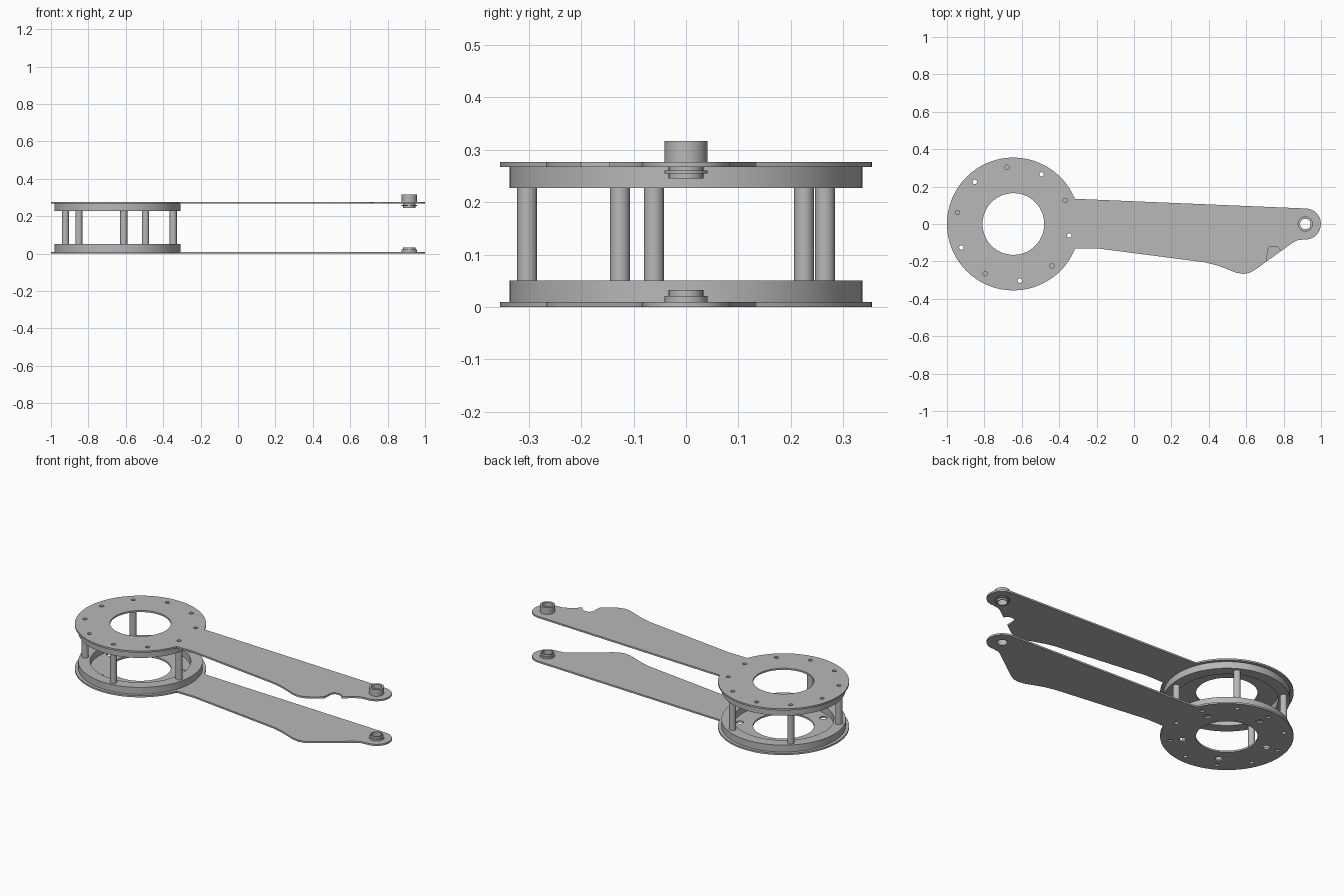
import bpy, bmesh
from math import cos, sin, radians, pi

if "Cube" in bpy.data.objects:
    bpy.data.objects.remove(bpy.data.objects["Cube"], do_unlink=True)

grey = bpy.data.materials.new("aluminium_grey")
grey.use_nodes = True
COLOR = (0.48, 0.48, 0.48, 1)
grey.diffuse_color = COLOR
grey.node_tree.nodes["Principled BSDF"].inputs["Base Color"].default_value = COLOR

HUB = (-0.645, 0)
TIP = (0.916, 0)


def arc(center, radius, start=0, end=360, steps=32):
    """Points along an arc; a full turn leaves out the repeated last point."""
    count = steps if end - start == 360 else steps + 1
    angles = [radians(start + (end - start) * i / steps) for i in range(count)]
    return [(center[0] + radius * cos(a), center[1] + radius * sin(a)) for a in angles]


def polar(radius, angle):
    a = radians(angle)
    return HUB[0] + radius * cos(a), HUB[1] + radius * sin(a)


def sheet(name, loops, low, high):
    """Extrude an outline with holes between two heights."""
    curve = bpy.data.curves.new(name + "_outline", "CURVE")
    curve.dimensions = "2D"
    curve.fill_mode = "BOTH"
    curve.extrude = (high - low) / 2
    for loop in loops:
        spline = curve.splines.new("POLY")
        spline.points.add(len(loop) - 1)
        for point, (x, y) in zip(spline.points, loop):
            point.co = (x, y, 0, 1)
        spline.use_cyclic_u = True
    source = bpy.data.objects.new(name + "_outline", curve)
    bpy.context.collection.objects.link(source)
    graph = bpy.context.evaluated_depsgraph_get()
    mesh = bpy.data.meshes.new_from_object(source.evaluated_get(graph))
    bpy.data.objects.remove(source, do_unlink=True)

    bm = bmesh.new()
    bm.from_mesh(mesh)
    bmesh.ops.remove_doubles(bm, verts=bm.verts, dist=0.0002)
    bmesh.ops.translate(bm, verts=bm.verts, vec=(0, 0, (low + high) / 2))
    bmesh.ops.recalc_face_normals(bm, faces=bm.faces)
    bm.to_mesh(mesh)
    bm.free()
    mesh.materials.clear()
    mesh.materials.append(grey)
    mesh.name = name
    obj = bpy.data.objects.new(name, mesh)
    bpy.context.collection.objects.link(obj)
    bpy.ops.object.select_all(action="DESELECT")
    obj.select_set(True)
    bpy.context.view_layer.objects.active = obj
    bpy.ops.object.shade_smooth_by_angle(angle=radians(30))
    return obj


def tube(name, center, outer, inner, low, high):
    return sheet(name, [arc(center, outer), arc(center, inner)], low, high)


# Bolt circle: posts use every second hole
bolt_spots = [polar(0.305, 24.4 + 36 * i) for i in range(10)]
post_spots = bolt_spots[1::2]
bolt_holes = [arc(p, 0.012, steps=16) for p in bolt_spots]
post_holes = [arc(p, 0.012, steps=16) for p in post_spots]
floor_holes = [arc(polar(0.24, 24.4 + 72 * i), 0.02, steps=20) for i in range(5)]

# Arm plates: round hub, tapering arm with a lobe, round tip
hub_edge = arc(HUB, 0.355, 22.3, 338.5, 80)
lobe = [(-0.2, -0.13), (0.38, -0.205), (0.44, -0.22), (0.5, -0.242),
        (0.545, -0.26), (0.585, -0.267), (0.62, -0.26), (0.65, -0.243)]
notch = [(0.71, -0.2), (0.714, -0.14), (0.725, -0.122), (0.755, -0.12),
         (0.773, -0.126), (0.785, -0.146)]
tip_edge = [(0.845, -0.102), (0.87, -0.088)] + arc(TIP, 0.083, -95, 88, 28)
center_hole = arc(HUB, 0.165, steps=64)
tip_hole = arc(TIP, 0.028)

sheet("lower_arm_plate", [hub_edge + lobe + tip_edge, center_hole, tip_hole]
      + bolt_holes + floor_holes, 0.0, 0.01)
sheet("upper_arm_plate", [hub_edge + lobe + notch + tip_edge, center_hole, tip_hole]
      + bolt_holes, 0.267, 0.277)

# Spacer rings on the inner side of each hub
for name, low, high in (("lower_ring", 0.01, 0.051), ("upper_ring", 0.227, 0.267)):
    sheet(name, [arc(HUB, 0.337, steps=80), arc(HUB, 0.273, steps=80)] + post_holes, low, high)

# Hollow posts between the rings
for i, spot in enumerate(post_spots):
    tube(f"post_{i + 1}", spot, 0.019, 0.012, 0.051, 0.227)

# Bushings at the arm tips
tube("upper_bushing", TIP, 0.041, 0.028, 0.277, 0.317)
tube("upper_bushing_neck", TIP, 0.033, 0.028, 0.245, 0.267)
tube("upper_bushing_flange", TIP, 0.041, 0.028, 0.255, 0.261)
tube("lower_bushing_flange", TIP, 0.041, 0.028, 0.01, 0.021)
tube("lower_bushing_neck", TIP, 0.033, 0.028, 0.021, 0.033)
